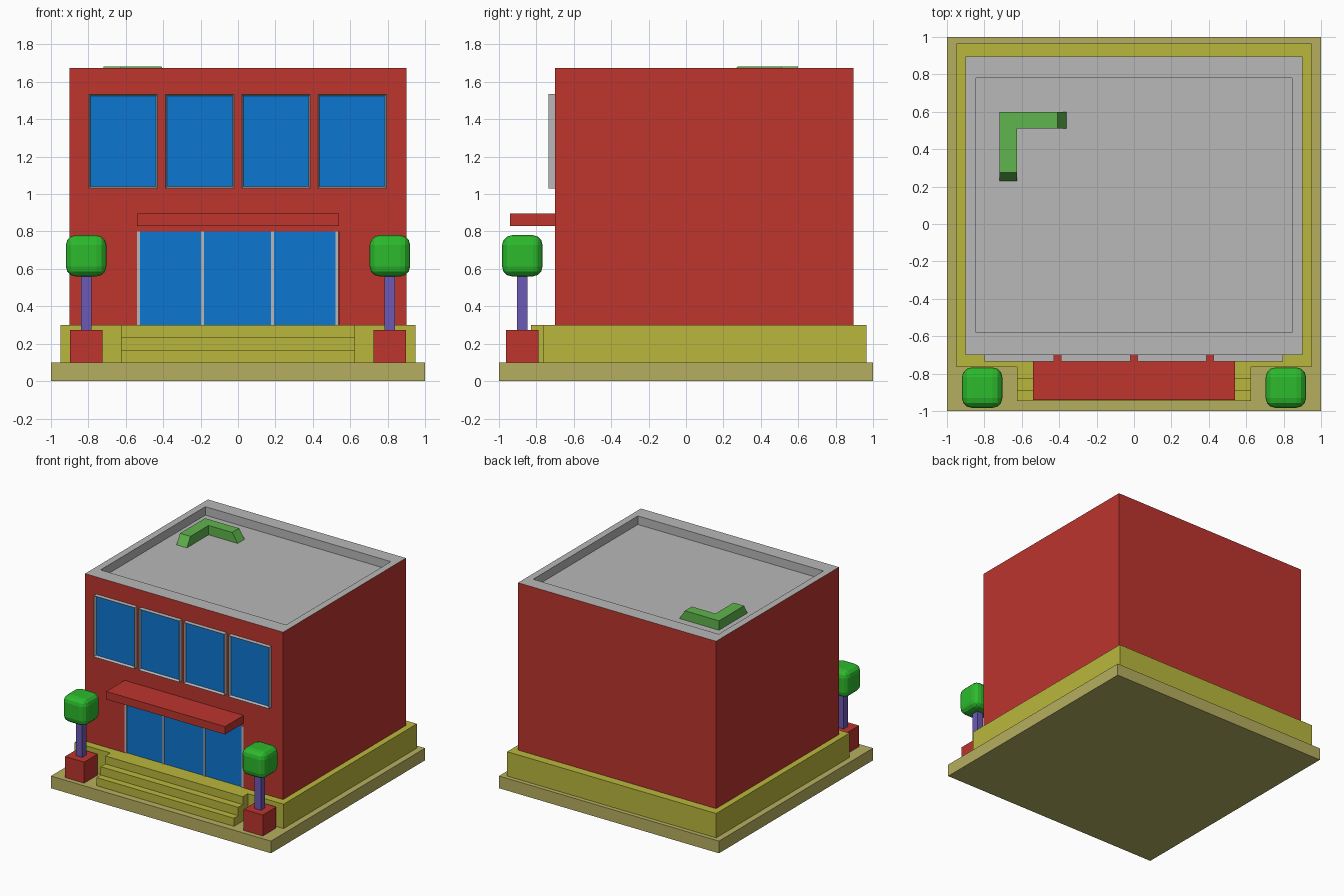
import bpy, bmesh
from mathutils import Vector

if "Cube" in bpy.data.objects:
    bpy.data.objects.remove(bpy.data.objects["Cube"], do_unlink=True)


def material(name, rgb):
    m = bpy.data.materials.new(name)
    m.use_nodes = True
    colour = (*rgb, 1)
    m.diffuse_color = colour
    m.node_tree.nodes["Principled BSDF"].inputs["Base Color"].default_value = colour
    return m


red = material("red wall", (0.51, 0.035, 0.027))
grey = material("grey", (0.48, 0.48, 0.48))
blue = material("blue glass", (0.004, 0.18, 0.64))
yellow = material("yellow stone", (0.49, 0.475, 0.045))
khaki = material("khaki paving", (0.47, 0.43, 0.115))
leaf = material("leaf green", (0.025, 0.49, 0.025))
duct_green = material("light green", (0.117, 0.46, 0.074))
purple = material("purple", (0.147, 0.1, 0.46))


def finish(name, bm, *mats):
    bmesh.ops.recalc_face_normals(bm, faces=bm.faces)
    mesh = bpy.data.meshes.new(name)
    bm.to_mesh(mesh)
    bm.free()
    for m in mats:
        mesh.materials.append(m)
    ob = bpy.data.objects.new(name, mesh)
    bpy.context.collection.objects.link(ob)
    return ob


def box_mesh(x, y, z):
    bm = bmesh.new()
    bmesh.ops.create_cube(bm, size=1)
    for v in bm.verts:
        v.co = Vector([lo + (hi - lo) * (c + 0.5) for c, (lo, hi) in zip(v.co, (x, y, z))])
    return bm


def box(name, x, y, z, *mats):
    return finish(name, box_mesh(x, y, z), *mats)


def prism(name, points, to_3d, offset, mat):
    # Extrude a flat profile along an offset
    bm = bmesh.new()
    face = bm.faces.new([bm.verts.new(to_3d(a, b)) for a, b in points])
    ext = bmesh.ops.extrude_face_region(bm, geom=[face])["geom"]
    bmesh.ops.translate(bm, vec=offset, verts=[g for g in ext if isinstance(g, bmesh.types.BMVert)])
    return finish(name, bm, mat)


# Ground slab, plinth and stepped entrance
box("ground_slab", (-1, 1), (-1, 1), (0, 0.1), khaki)
box("plinth", (-0.95, 0.95), (-0.765, 0.965), (0.1, 0.3), yellow)
steps = [(-0.75, 0.1), (-0.945, 0.1), (-0.945, 0.167), (-0.89, 0.167),
         (-0.89, 0.235), (-0.83, 0.235), (-0.83, 0.3), (-0.75, 0.3)]
prism("entrance_steps", steps, lambda y, z: (-0.625, y, z), (1.25, 0, 0), yellow)

# Walls with a sunken grey roof
FRONT, TOP, FLOOR = -0.7, 1.675, 1.605
bm = box_mesh((-0.9, 0.9), (FRONT, 0.895), (0.3, TOP))
roof = max(bm.faces, key=lambda f: f.calc_center_median().z)
rim = bmesh.ops.inset_region(bm, faces=[roof], thickness=0.08)["faces"]
for v in roof.verts:
    v.co.y = -0.58 if v.co.y < 0 else 0.78
well = bmesh.ops.extrude_discrete_faces(bm, faces=[roof])["faces"][0]
bmesh.ops.translate(bm, vec=(0, 0, FLOOR - TOP), verts=well.verts)
bm.normal_update()
for f in bm.faces:
    f.material_index = int(min(v.co.z for v in f.verts) > 1.5)
walls = finish("walls", bm, red, grey)

# Shallow doorway cut into the front
cutter = box("doorway_cutter", (-0.54, 0.54), (-0.8, FRONT + 0.015), (0.3, 0.8), red)
mod = walls.modifiers.new("doorway", "BOOLEAN")
mod.operation, mod.solver, mod.object = "DIFFERENCE", "EXACT", cutter
bpy.context.view_layer.objects.active = walls
bpy.ops.object.modifier_apply(modifier=mod.name)
bpy.data.objects.remove(cutter, do_unlink=True)

# Glass doors and their posts
box("door_glass", (-0.535, 0.535), (FRONT + 0.006, FRONT + 0.014), (0.301, 0.799), blue)
for i, x in enumerate((-0.532, -0.19, 0.184, 0.53)):
    box(f"door_post_{i + 1}", (x - 0.008, x + 0.008), (FRONT, FRONT + 0.015), (0.3, 0.8), grey)

# Canopy over the doors
box("canopy", (-0.54, 0.54), (-0.94, FRONT), (0.83, 0.895), red)

# Upper windows: bevelled frames around sunken glass
for i in range(4):
    x = -0.613 + i * 0.408
    bm = box_mesh((x - 0.185, x + 0.185), (-0.735, FRONT), (1.03, 1.535))
    pane = min(bm.faces, key=lambda f: f.calc_center_median().y)
    bmesh.ops.inset_region(bm, faces=[pane], thickness=0.004)
    bmesh.ops.inset_region(bm, faces=[pane], thickness=0.011, depth=-0.02)
    pane.material_index = 1
    finish(f"window_{i + 1}", bm, grey, blue)

# Roof duct: an L-shape with sloping ends
duct = [(-0.72, 0.23), (-0.72, 0.6), (-0.36, 0.6), (-0.36, 0.51), (-0.625, 0.51), (-0.625, 0.23)]
ob = prism("roof_duct", duct, lambda x, y: (x, y, FLOOR), (0, 0, 0.077), duct_green)
for v in ob.data.vertices:
    if v.co.z > FLOOR + 0.01:
        if v.co.x > -0.4:
            v.co.x -= 0.05
        if v.co.y < 0.25:
            v.co.y += 0.045

# Potted trees either side of the steps
for side, s in (("left", 1), ("right", -1)):
    def tree_part(name, r, z, mat, cx=s * 0.812, cy=-0.875):
        return box(f"{side}_{name}", (cx - r, cx + r), (cy - r, cy + r), z, mat)
    tree_part("planter", 0.087, (0.1, 0.273), red)
    tree_part("trunk", 0.028, (0.273, 0.57), purple)
    crown = tree_part("crown", 0.108, (0.56, 0.78), leaf)
    bevel = crown.modifiers.new("rounding", "BEVEL")
    bevel.width, bevel.segments = 0.052, 3
